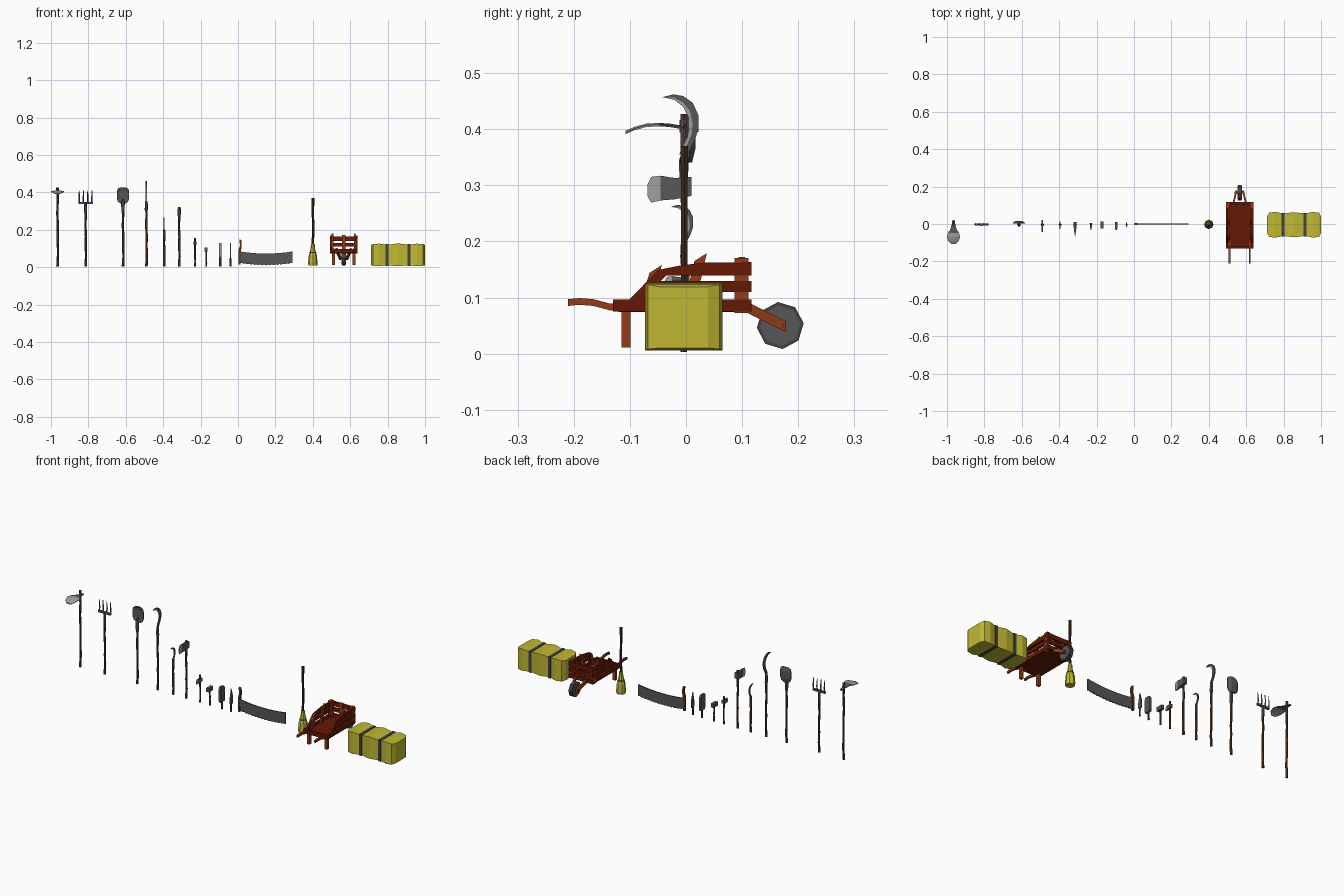
import bpy, bmesh, math
from mathutils import Vector

if "Cube" in bpy.data.objects:
    bpy.data.objects.remove(bpy.data.objects["Cube"])

def mat(name, c):
    m = bpy.data.materials.new(name)
    m.diffuse_color = (*c, 1)
    m.use_nodes = True
    m.node_tree.nodes["Principled BSDF"].inputs["Base Color"].default_value = m.diffuse_color
    return m

WOOD = mat("handle wood", (0.11, 0.043, 0.014))
DARKWOOD = mat("dark broom wood", (0.05, 0.022, 0.009))
METAL = mat("iron", (0.095, 0.095, 0.095))
EDGE = mat("sharpened steel", (0.34, 0.34, 0.34))
RED = mat("red brown planks", (0.13, 0.010, 0.0015))
ORANGE = mat("orange brown timber", (0.30, 0.046, 0.010))
HAY = mat("straw yellow", (0.53, 0.48, 0.033))
STRAP = mat("dark strap", (0.055, 0.055, 0.058))

def finish(name, bm, *mats):
    bmesh.ops.recalc_face_normals(bm, faces=bm.faces)
    me = bpy.data.meshes.new(name)
    bm.to_mesh(me)
    bm.free()
    for m in mats:
        me.materials.append(m)
    ob = bpy.data.objects.new(name, me)
    bpy.context.collection.objects.link(ob)
    return ob

def loft(name, rings, m):
    """Skin a list of equal-length point rings, capped at both ends."""
    bm = bmesh.new()
    vs = [[bm.verts.new(p) for p in r] for r in rings]
    n = len(vs[0])
    for a, b in zip(vs, vs[1:]):
        for i in range(n):
            bm.faces.new((a[i], a[(i + 1) % n], b[(i + 1) % n], b[i]))
    bm.faces.new(vs[0])
    bm.faces.new(vs[-1])
    return finish(name, bm, m)

def tube(name, pts, m, n=6):
    """Vertical round part: pts are (x, y, z, radius)."""
    return loft(name, [[(x + r * math.cos(2 * math.pi * i / n), y + r * math.sin(2 * math.pi * i / n), z)
                        for i in range(n)] for x, y, z, r in pts], m)

def plate(name, prof, lo, hi, m, axis='x'):
    """Extrude a profile: (y,z) along x, or (x,z) along y."""
    put = (lambda a, b, t: (t, a, b)) if axis == 'x' else (lambda a, b, t: (a, t, b))
    return loft(name, [[put(a, b, t) for a, b in prof] for t in (lo, hi)], m)

def box(name, x0, x1, y0, y1, z0, z1, m):
    return plate(name, [(y0, z0), (y1, z0), (y1, z1), (y0, z1)], x0, x1, m)

def beam(name, pts, w, h, m):
    """Square timber through points, half width w (x) and half height h (z)."""
    return loft(name, [[(x - w, y, z - h), (x + w, y, z - h), (x + w, y, z + h), (x - w, y, z + h)]
                       for x, y, z in pts], m)

def handle(name, x, z1, r=0.0065, z0=0.003):
    wob = [0, .003, .001, .002, -.001, .001, 0]
    s = min(1, z1 / 0.35)
    tube(name, [(x + wob[i] * s, -0.004, z0 + (z1 - z0) * i / 6, r * (1.1 if i in (0, 6) else 0.95))
                for i in range(7)], WOOD)

# hoe: handle, socket and curved leaf-shaped blade with a bright tip
X = -0.965
handle("hoe_handle", X, 0.427)
tube("hoe_socket", [(X, -.004, .394, .0075), (X, -.004, .416, .0075)], METAL, 8)
rows = [(.022, .402, .006), (0, .406, .009), (-.03, .411, .017), (-.047, .412, .030),
        (-.07, .411, .035), (-.092, .405, .028), (-.108, .398, .012)]
rings = [[(X - w, y, z - .004), (X, y, z - .001), (X + w, y, z - .004),
          (X + w, y, z - .007), (X, y, z - .007), (X - w, y, z - .007)] for y, z, w in rows]
loft("hoe_blade", rings[:4], METAL)
loft("hoe_blade_edge", rings[3:], EDGE)

# pitchfork
X = -0.815
handle("fork_handle", X, 0.33)
tube("fork_socket", [(X, -.004, .29, .008), (X, -.004, .345, .007)], METAL)
box("fork_crossbar", X - .037, X + .037, -.008, .002, .338, .349, METAL)
for dx in (-.034, -.0115, .0115, .034):
    tube("fork_tine", [(X + dx, -.003, .34, .0045), (X + dx, .001, .37, .0042), (X + dx, -.003, .41, .002)], METAL, 4)

# shovel with dished blade
X = -0.615
handle("shovel_handle", X, 0.33)
tube("shovel_socket", [(X, -.004, .29, .008), (X, -.004, .345, .010), (X, .001, .365, .005)], METAL)
rows = [(.341, .014, 0), (.350, .027, .002), (.366, .033, .006), (.405, .033, .006), (.418, .029, .003), (.426, .018, 0)]
loft("shovel_blade", [[(X - w, .002, z), (X - w * .5, .004 + d, z), (X + w * .5, .004 + d, z), (X + w, .002, z),
                       (X + w, .006, z), (X + w * .5, d + .011, z), (X - w * .5, d + .011, z), (X - w, .006, z)]
                      for z, w, d in rows], METAL)

# scythe and sickle share one hook: iron back, bright inner edge
outer = [(-.04, .457), (-.02, .462), (-.003, .459), (.014, .447), (.024, .425), (.024, .4), (.017, .378), (.006, .358)]
inner = [(-.04, .457), (-.018, .452), (-.003, .44), (.006, .422), (.007, .4), (.004, .385), (-.004, .37), (-.010, .355)]
mid = [(a[0] * .4 + b[0] * .6, a[1] * .4 + b[1] * .6) for a, b in zip(outer, inner)]
def hooked(name, x, top, s, t, zh):
    fit = lambda ps: [(y * s - .002, top + (z - .462) * s) for y, z in ps]
    handle(name + "_handle", x, zh)
    plate(name + "_blade", fit(outer + [(0, .335), (-.010, .335)] + mid[:0:-1]), x - t, x + t, METAL)
    plate(name + "_edge", fit(mid + inner[:0:-1]), x - t * .5, x + t * .5, EDGE)
    tube(name + "_socket", [(x, -.004, zh - .03 * s, .009 * s ** .4), (x, -.004, zh + .02 * s, .007 * s ** .4)], METAL)
hooked("scythe", -0.49, .462, 1, .004, .335)
hooked("sickle", -0.395, .265, .62, .003, .19)

# axes: iron wedge with a bright cutting edge
def axe(name, x, ztop, zh, s, t):
    handle(name + "_handle", x, ztop, .0065 if s > .8 else .005)
    rows = [(.010, .022, -.012, 1), (-.02, .020, -.018, .8), (-.045, .024, -.020, .45), (-.062, .022, -.024, .15), (-.069, .008, -.012, .06)]
    rings = [[(x - t * k, y * s, zh + a * s), (x + t * k, y * s, zh + a * s),
              (x + t * k, y * s, zh + b * s), (x - t * k, y * s, zh + b * s)] for y, a, b, k in rows]
    loft(name + "_head", rings[:3], METAL)
    loft(name + "_edge", rings[2:], EDGE)
axe("felling_axe", -0.315, .322, .293, 1, .009)
axe("hatchet", -0.23, .155, .125, .55, .007)

# hammer
X = -0.17
handle("hammer_handle", X, .1, .005)
box("hammer_head", X - .008, X + .008, -.024, .014, .083, .105, METAL)

# cleaver and knife
handle("cleaver_handle", -.095, .055, .006)
plate("cleaver_blade", [(.012, .045), (-.024, .045), (-.024, .13), (.004, .13), (.012, .118)], -.101, -.089, METAL)
plate("cleaver_edge", [(-.024, .045), (-.032, .055), (-.032, .118), (-.024, .13)], -.098, -.092, EDGE)
handle("knife_handle", -.04, .05, .005)
plate("knife_blade", [(.008, .045), (-.009, .045), (-.010, .07), (-.004, .13), (.008, .09)], -.043, -.037, METAL)
plate("knife_edge", [(-.009, .045), (-.014, .047), (-.016, .07), (-.004, .13), (-.010, .07)], -.0415, -.0385, EDGE)

# hand saw: sagging blade with fine teeth, upright grip
sag = lambda x: .011 * ((x - .15) / .14) ** 2
N = 28
xs = [.008 + .284 * i / N for i in range(N + 1)]
prof = [(x, .010 + sag(x) + (.004 if i % 2 else 0)) for i, x in enumerate(xs)]
prof += [(x, .073 + sag(x)) for x in xs[::-2]]
plate("saw_blade", prof, -.003, .003, METAL, 'y')
plate("saw_grip", [(.003, .015), (.014, .015), (.016, .09), (.020, .115), (.018, .145), (.008, .15), (.010, .115), (.003, .09)],
      -.006, .006, WOOD, 'y')

# broom
X = .4
tube("broom_handle", [(X - .002, -.003, .1, .007), (X + .003, -.003, .2, .0065), (X, -.003, .29, .0065),
                      (X + .001, -.003, .37, .008)], DARKWOOD)
tube("broom_bristles", [(X, -.002, .008, .024), (X, -.002, .025, .025), (X, -.002, .062, .022), (X, -.002, .082, .016),
                        (X, -.002, .10, .012), (X, -.002, .125, .010)], HAY, 8)
tube("broom_band", [(X, -.002, .076, .0195), (X, -.002, .082, .0175)], STRAP, 8)

# wheelbarrow
X = .565
box("barrow_floor", X - .066, X + .066, -.12, .11, .074, .083, RED)
top_side = [(-.105, .092), (-.055, .092), (-.055, .12), (-.035, .139), (.115, .139), (.115, .163), (.03, .162),
            (-.01, .157), (-.05, .149)]
for s in (-1, 1):
    a, b = sorted((X + s * .062, X + s * .074))
    box("barrow_side_rail", a, b, -.13, .117, .075, .096, RED)
    box("barrow_side_mid_plank", a, b, -.055, .115, .11, .129, RED)
    plate("barrow_side_top_plank", top_side, a, b, RED)
    # upright and slanted posts
    c, d = sorted((X + s * .055, X + s * .064))
    box("barrow_corner_post", min(a, c), max(b, d), .086, .111, .072, .170, ORANGE)
    for y, z in ((.015, .179), (-.065, .158)):
        plate("barrow_slanted_post", [(y - .02, .08), (y, .08), (y + .022, z), (y, z - .014)], c, d, ORANGE)
    # handle, leg and wheel arm
    hx = X + s * .054
    beam("barrow_handle", [(hx, -.10, .083), (hx, -.135, .083), (hx, -.165, .091), (hx, -.19, .093), (hx, -.21, .091)],
         .005, .006, ORANGE)
    box("barrow_leg", hx - .008, hx + .008, -.115, -.099, .011, .076, ORANGE)
    beam("barrow_wheel_arm", [(X + s * .038, .09, .092), (X + s * .018, .178, .048)], .005, .010, ORANGE)
box("barrow_back_rail", X - .074, X + .074, -.13, -.118, .075, .096, RED)
for z0, z1 in ((.075, .096), (.11, .129), (.139, .163)):
    box("barrow_front_plank", X - .074, X + .074, .105, .117, z0, z1, RED)
box("barrow_front_post", X - .010, X + .010, .094, .105, .08, .172, ORANGE)
octo = lambda r: [(.168 + r * math.cos(math.pi * i / 4 + .1), .05 + r * math.sin(math.pi * i / 4 + .1)) for i in range(8)]
plate("wheel_rim", octo(.042), X - .010, X + .010, STRAP)
plate("wheel_disc", octo(.036), X - .012, X + .012, METAL)
plate("wheel_axle", octo(.006), X - .027, X + .027, ORANGE)

# hay bale, pinched where the straps run
def section(x, hy, z0, z1):
    return [(x, -hy - .004, z0), (x, hy - .004, z0), (x, hy - .004, z1), (x, -hy - .004, z1)]
loft("hay_bale", [section(*p) for p in ((.711, .043, .010, .119), (.722, .064, .008, .123), (.755, .069, .006, .126),
     (.797, .060, .010, .120), (.855, .067, .006, .127), (.915, .060, .010, .120), (.957, .069, .006, .126),
     (.99, .064, .008, .123), (1.0, .043, .010, .119))], HAY)
for x in (.797, .915):
    loft("hay_strap", [section(x - .008, .064, .006, .124), section(x + .008, .064, .006, .124)], STRAP)
